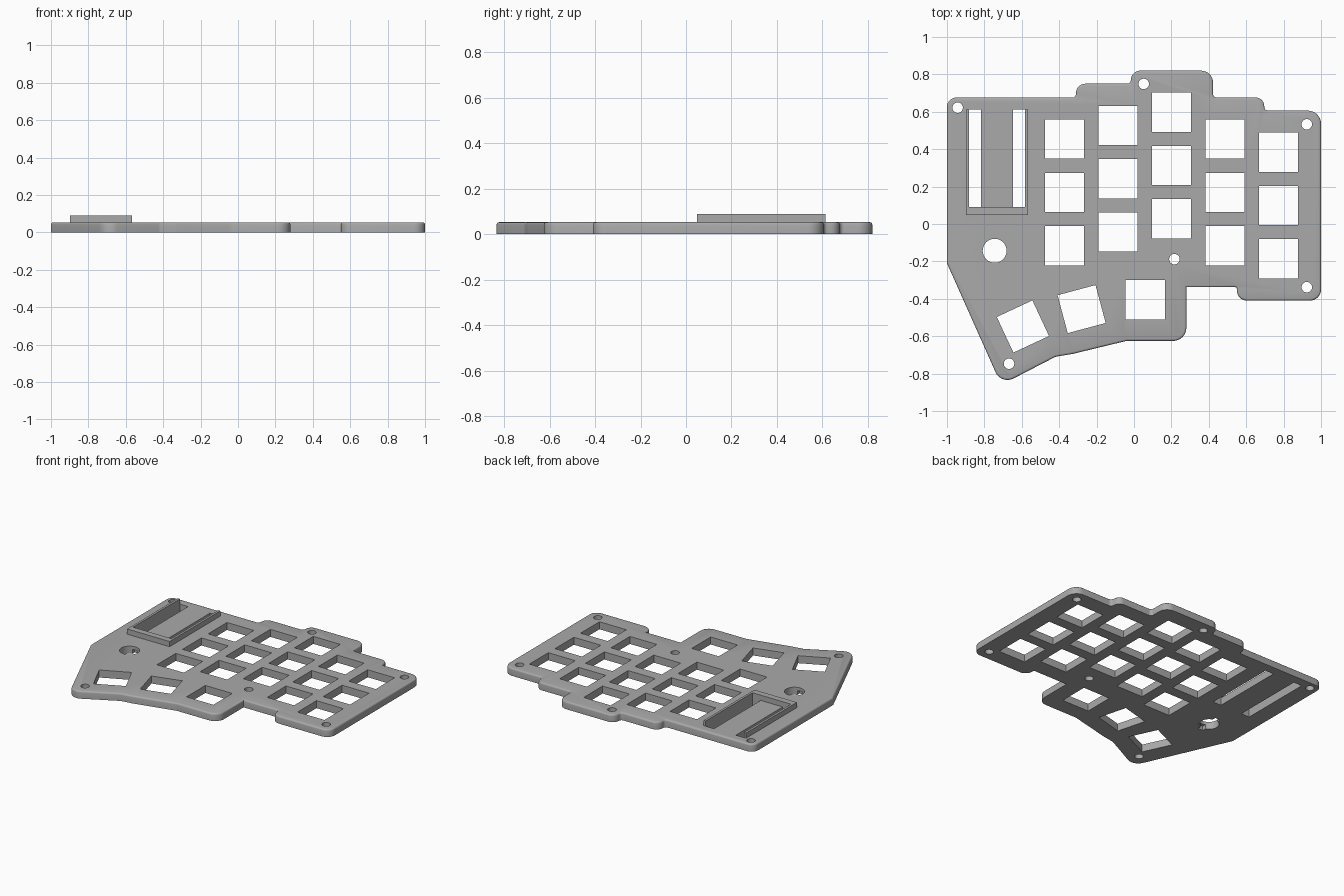
import bpy, bmesh, math
from mathutils import Vector, Matrix

if "Cube" in bpy.data.objects:
    bpy.data.objects.remove(bpy.data.objects["Cube"])

TOP = 0.053
RIM_TOP = 0.09

grey = bpy.data.materials.new("matte grey")
grey.use_nodes = True
COLOUR = (0.4, 0.4, 0.4, 1)
grey.diffuse_color = COLOUR
grey.node_tree.nodes["Principled BSDF"].inputs["Base Color"].default_value = COLOUR


def rounded(corners, steps=8):
    """Outline with an arc of the given radius at every (x, y, radius) corner."""
    points = []
    for i, (x, y, r) in enumerate(corners):
        p = Vector((x, y))
        a = (Vector(corners[i - 1][:2]) - p).normalized()
        b = (Vector(corners[(i + 1) % len(corners)][:2]) - p).normalized()
        if r == 0:
            points.append(p)
            continue
        half = a.angle(b) / 2
        centre = p + (a + b).normalized() * r / math.sin(half)
        start = p + a * r / math.tan(half) - centre
        end = p + b * r / math.tan(half) - centre
        sweep = start.angle_signed(end)
        for k in range(steps + 1):
            t = -sweep * k / steps
            points.append(centre + Matrix.Rotation(t, 2) @ start)
    return points


def prism(bm, points, z0, z1):
    """Extrude a flat outline; returns the top edges."""
    face = bm.faces.new([bm.verts.new((p[0], p[1], z0)) for p in points])
    out = bmesh.ops.extrude_face_region(bm, geom=[face])["geom"]
    bmesh.ops.translate(bm, vec=(0, 0, z1 - z0),
                        verts=[v for v in out if isinstance(v, bmesh.types.BMVert)])
    return [e for e in out if isinstance(e, bmesh.types.BMEdge)]


def finish(bm, name):
    bmesh.ops.recalc_face_normals(bm, faces=bm.faces)
    mesh = bpy.data.meshes.new(name)
    bm.to_mesh(mesh)
    bm.free()
    mesh.materials.append(grey)
    obj = bpy.data.objects.new(name, mesh)
    bpy.context.collection.objects.link(obj)
    return obj


def box(bm, x0, x1, y0, y1, z0, z1):
    prism(bm, [(x0, y0), (x1, y0), (x1, y1), (x0, y1)], z0, z1)


def square_hole(bm, x, y, degrees=0):
    turn = Matrix.Rotation(math.radians(degrees), 2)
    h = 0.105
    pts = [Vector((x, y)) + turn @ Vector(c) for c in ((-h, -h), (h, -h), (h, h), (-h, h))]
    prism(bm, pts, -0.1, 0.2)


def round_hole(bm, x, y, r):
    prism(bm, [(x + r * math.cos(k * math.tau / 32), y + r * math.sin(k * math.tau / 32))
               for k in range(32)], -0.1, 0.2)


# plate outline, anticlockwise from the left side
outline = rounded([
    (-1, -0.21, 0.02), (-0.71, -0.86, 0.07), (-0.42, -0.71, 0.04), (-0.33, -0.695, 0.1),
    (-0.04, -0.625, 0.1), (0.28, -0.625, 0.07), (0.28, -0.338, 0), (0.55, -0.338, 0.01),
    (0.55, -0.41, 0.055), (1, -0.41, 0.06), (1, 0.606, 0.07), (0.7, 0.606, 0.02),
    (0.69, 0.676, 0.045), (0.423, 0.676, 0.02), (0.423, 0.82, 0.065), (-0.01, 0.82, 0.05),
    (-0.02, 0.75, 0.02), (-0.31, 0.75, 0.05), (-0.31, 0.676, 0.02), (-1, 0.676, 0.05)])
bm = bmesh.new()
edges = prism(bm, outline, 0, TOP)
bmesh.ops.bevel(bm, geom=edges, offset=0.011, segments=3, profile=0.5, affect='EDGES')
plate = finish(bm, "switch_plate")

# cutter: key openings in staggered columns
bm = bmesh.new()
PITCH = 0.285
for x, y in ((-0.372, 0.454), (-0.086, 0.527), (0.2, 0.598), (0.487, 0.454), (0.773, 0.384)):
    for row in range(3):
        square_hole(bm, x, y - row * PITCH)
square_hole(bm, 0.06, -0.405)
square_hole(bm, -0.28, -0.455, 15)
square_hole(bm, -0.594, -0.548, 25)

# cutter: screw holes, knob hole and display slots
for x, y in ((-0.943, 0.622), (0.052, 0.749), (0.924, 0.533), (0.924, -0.338),
             (0.216, -0.188), (-0.668, -0.747)):
    round_hole(bm, x, y, 0.028)
round_hole(bm, -0.745, -0.143, 0.064)
for x0, x1 in ((-0.882, -0.818), (-0.647, -0.583)):
    box(bm, x0, x1, 0.092, 0.613, -0.1, 0.2)
holes = finish(bm, "hole_cutter")

# cutter: shallow notches under the knob hole
bm = bmesh.new()
for y in (-0.143 - 0.066, -0.143 + 0.066):
    box(bm, -0.765, -0.725, y - 0.02, y + 0.02, -0.1, 0.03)
notches = finish(bm, "notch_cutter")

bpy.context.view_layer.objects.active = plate
for cutter in (holes, notches):
    mod = plate.modifiers.new("cut", 'BOOLEAN')
    mod.operation = 'DIFFERENCE'
    mod.solver = 'EXACT'
    mod.object = cutter
    bpy.ops.object.modifier_apply(modifier=mod.name)
    bpy.data.objects.remove(cutter)

# raised display rim, open towards the back
bm = bmesh.new()
prism(bm, [(-0.898, 0.613), (-0.898, 0.048), (-0.567, 0.048), (-0.567, 0.613),
           (-0.583, 0.613), (-0.583, 0.092), (-0.882, 0.092), (-0.882, 0.613)],
      TOP - 0.001, RIM_TOP)
rim = finish(bm, "display_rim")

# smooth the rounded borders, keep hole edges crisp
bpy.ops.object.select_all(action='DESELECT')
plate.select_set(True)
bpy.context.view_layer.objects.active = plate
bpy.ops.object.shade_smooth_by_angle(angle=math.radians(35))
